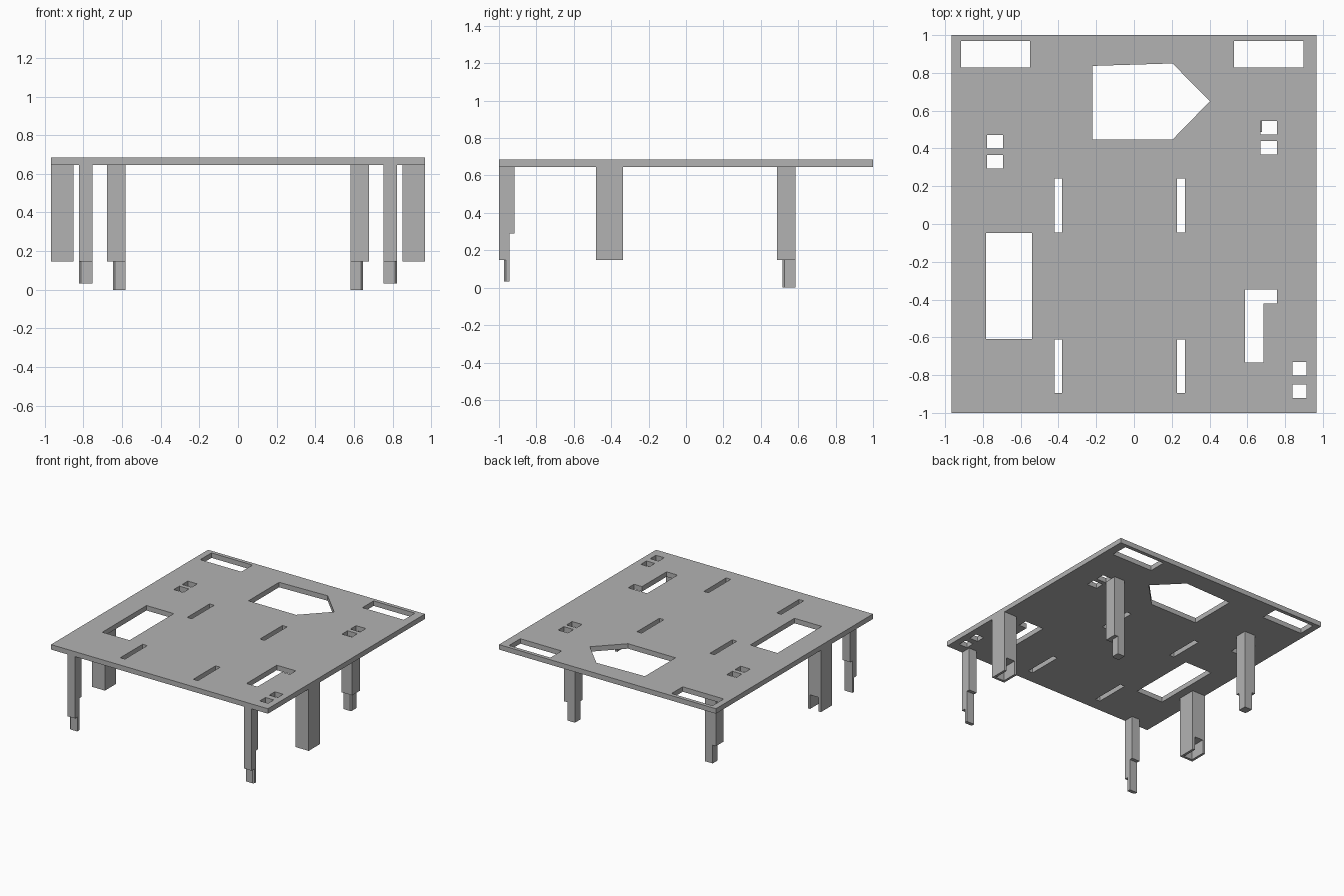
import bpy, bmesh

cube = bpy.data.objects.get("Cube")
if cube:
    bpy.data.objects.remove(cube, do_unlink=True)

grey = bpy.data.materials.new("mid_grey")
grey.use_nodes = True
COLOUR = (0.45, 0.45, 0.45, 1)
grey.diffuse_color = COLOUR
grey.node_tree.nodes["Principled BSDF"].inputs["Base Color"].default_value = COLOUR


def rect(x0, x1, y0, y1):
    return [(x0, y0), (x1, y0), (x1, y1), (x0, y1)]


def add_object(name, mesh):
    mesh.materials.clear()
    mesh.materials.append(grey)
    obj = bpy.data.objects.new(name, mesh)
    bpy.context.collection.objects.link(obj)
    return obj


def stacked_prisms(name, layers, side):
    """Extrude each outline between its two heights, mirrored by side."""
    bm = bmesh.new()
    for outline, low, high in layers:
        face = bm.faces.new([bm.verts.new((side * x, y, low)) for x, y in outline])
        new = bmesh.ops.extrude_face_region(bm, geom=[face])["geom"]
        top = [v for v in new if isinstance(v, bmesh.types.BMVert)]
        bmesh.ops.translate(bm, verts=top, vec=(0, 0, high - low))
    bmesh.ops.recalc_face_normals(bm, faces=bm.faces)
    mesh = bpy.data.meshes.new(name)
    bm.to_mesh(mesh)
    bm.free()
    return add_object(name, mesh)


# Deck: filled outline with cut-outs
BOTTOM, TOP = 0.645, 0.685
outlines = [rect(-0.967, 0.967, -1, 1)]
outlines += [rect(-0.916, -0.55, 0.828, 0.97), rect(0.53, 0.898, 0.828, 0.97)]
outlines.append([(-0.22, 0.447), (0.204, 0.447), (0.402, 0.65), (0.204, 0.85), (-0.22, 0.837)])
outlines.append(rect(-0.783, -0.54, -0.61, -0.047))
outlines.append([(0.588, -0.732), (0.686, -0.732), (0.686, -0.42),
                 (0.757, -0.42), (0.757, -0.346), (0.588, -0.346)])
# Narrow slots
for x in (-0.422, 0.228):
    for y in (-0.896, -0.045):
        outlines.append(rect(x, x + 0.041, y, y + 0.285))
# Paired small windows
for x, y, w, gap in ((-0.778, 0.293, 0.085, 0.107), (0.67, 0.367, 0.088, 0.107),
                     (0.84, -0.922, 0.074, 0.12)):
    for i in range(2):
        outlines.append(rect(x, x + w, y + i * gap, y + i * gap + 0.072))

curve = bpy.data.curves.new("deck_outline", "CURVE")
curve.dimensions = "2D"
curve.fill_mode = "BOTH"
curve.extrude = (TOP - BOTTOM) / 2
for points in outlines:
    spline = curve.splines.new("POLY")
    spline.points.add(len(points) - 1)
    for p, (x, y) in zip(spline.points, points):
        p.co = (x, y, 0, 1)
    spline.use_cyclic_u = True
source = bpy.data.objects.new("deck_outline", curve)
bpy.context.collection.objects.link(source)
bpy.context.view_layer.update()
deck_mesh = bpy.data.meshes.new_from_object(
    source.evaluated_get(bpy.context.evaluated_depsgraph_get()))
bpy.data.objects.remove(source, do_unlink=True)
bm = bmesh.new()
bm.from_mesh(deck_mesh)
bmesh.ops.remove_doubles(bm, verts=bm.verts, dist=0.0001)
bmesh.ops.recalc_face_normals(bm, faces=bm.faces)
for f in bm.faces:
    f.smooth = False
    f.material_index = 0
bm.to_mesh(deck_mesh)
bm.free()
deck = add_object("deck", deck_mesh)
deck.location.z = (TOP + BOTTOM) / 2

# Legs, mirrored left and right
STEP = 0.147
for side, label in ((1, "left"), (-1, "right")):
    # Front leg: stepped post with a chamfered pin
    front_pin = [(0.752, -0.973), (0.812, -0.973), (0.822, -0.963),
                 (0.822, -0.944), (0.752, -0.944)]
    stacked_prisms(f"front_leg_{label}", [
        (rect(0.752, 0.822, -1, -0.917), 0.289, BOTTOM),
        (rect(0.752, 0.822, -1, -0.944), STEP, 0.289),
        (front_pin, 0.032, STEP)], side)

    # Middle leg: block with a socket open below and behind
    x0, x1, y0, y1, wall = 0.85, 0.967, -0.481, -0.337, 0.02
    channel = [(x0, y0), (x1, y0), (x1, y1), (x1 - wall, y1), (x1 - wall, y0 + wall),
               (x0 + wall, y0 + wall), (x0 + wall, y1), (x0, y1)]
    stacked_prisms(f"middle_leg_{label}", [
        (rect(x0, x1, y0, y1), 0.26, BOTTOM),
        (channel, STEP, 0.26)], side)

    # Back leg: square post with a chamfered pin
    back_pin = [(0.581, 0.516), (0.637, 0.516), (0.647, 0.526),
                (0.647, 0.585), (0.581, 0.585)]
    stacked_prisms(f"back_leg_{label}", [
        (rect(0.581, 0.677, 0.487, 0.585), STEP, BOTTOM),
        (back_pin, 0, STEP)], side)
